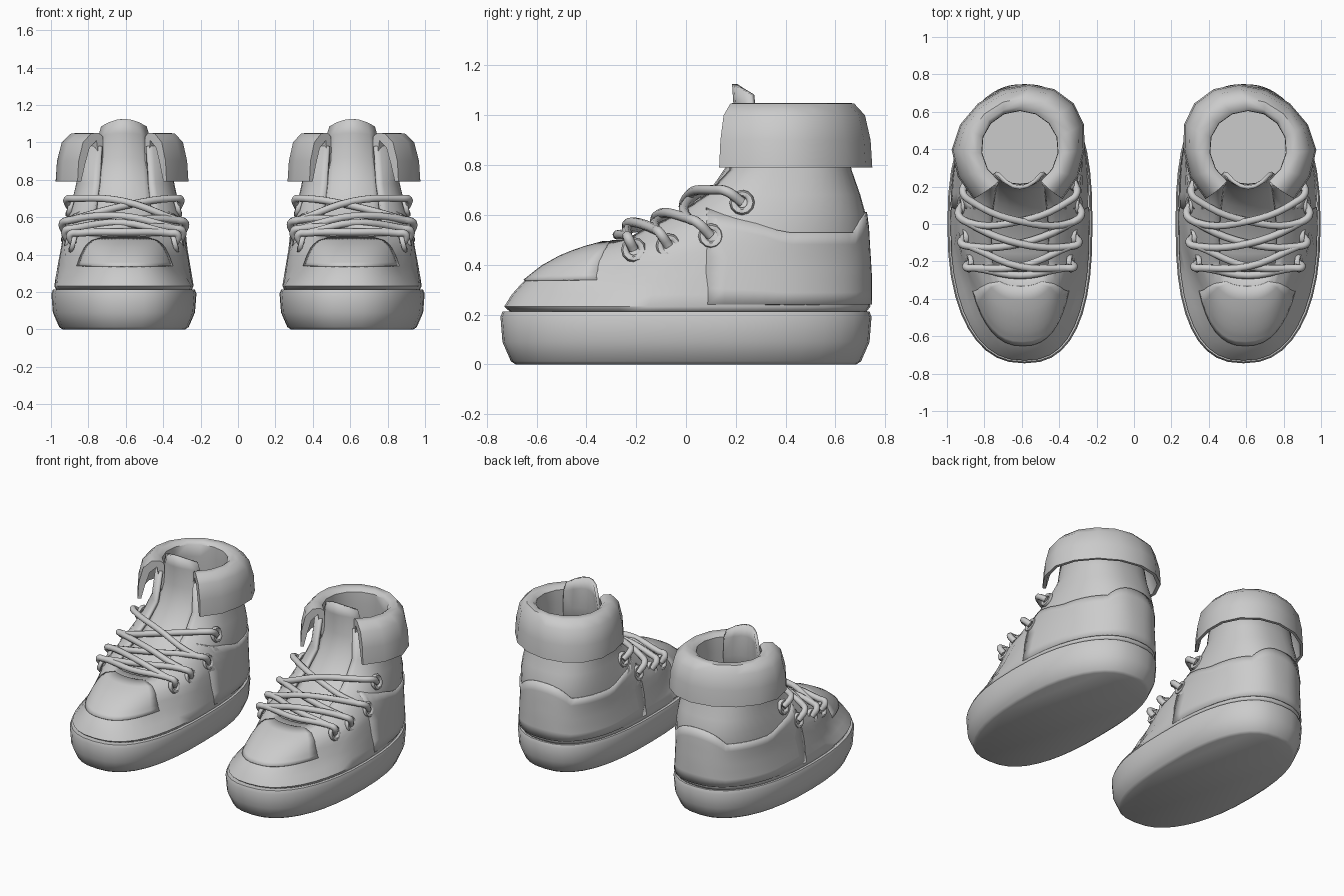
import bpy, bmesh, math

if "Cube" in bpy.data.objects:
    bpy.data.objects.remove(bpy.data.objects["Cube"])

CX = 0.61  # centre line of one boot
grey = bpy.data.materials.new("warm_grey")
grey.diffuse_color = (0.6, 0.6, 0.6, 1)
grey.use_nodes = True
grey.node_tree.nodes["Principled BSDF"].inputs["Base Color"].default_value = grey.diffuse_color


def clamp(v):
    return min(1.0, max(0.0, v))


def finish(name, bm, thick=0, angle=40, offset=-1):
    """Turn a bmesh into a smooth, mirrored object."""
    bmesh.ops.recalc_face_normals(bm, faces=bm.faces)
    me = bpy.data.meshes.new(name)
    bm.to_mesh(me)
    bm.free()
    ob = bpy.data.objects.new(name, me)
    bpy.context.collection.objects.link(ob)
    me.materials.append(grey)
    bpy.ops.object.select_all(action='DESELECT')
    ob.select_set(True)
    bpy.context.view_layer.objects.active = ob
    bpy.ops.object.shade_smooth_by_angle(angle=math.radians(angle))
    if thick:
        s = ob.modifiers.new("thickness", 'SOLIDIFY')
        s.thickness, s.offset = thick, offset
    ob.modifiers.new("pair", 'MIRROR').use_axis = (True, False, False)
    return ob


def grid(rows, closed=False, skip=None, caps=False):
    """Skin rows of points into faces."""
    bm = bmesh.new()
    vs = [[bm.verts.new(p) for p in r] for r in rows]
    n = len(rows[0])
    for i in range(len(rows) - 1):
        for j in range(n if closed else n - 1):
            if skip and skip(i, j):
                continue
            k = (j + 1) % n
            bm.faces.new((vs[i][j], vs[i][k], vs[i + 1][k], vs[i + 1][j]))
    if caps:
        bm.faces.new(vs[0])
        bm.faces.new(vs[-1])
    return bm


def spow(v, e):
    return math.copysign(abs(v) ** e, v)


def outline(a, yf, yb, w, grow=0.0):
    """Rounded foot outline, angle 0 at the toe, ends leaning inwards."""
    yc = max(0, (yf + yb) / 2)
    s, c = spow(math.sin(a), 0.83), spow(math.cos(a), 0.83)
    ln = (yc - yf if c > 0 else yb - yc) + grow
    y = yc - ln * c
    return CX + (w + grow) * s - .025 * (y / .75) ** 2, y


# Upper: height, front y, back y, half width
LEVELS = [(.205, -.70, .72, .36), (.232, -.73, .74, .372), (.28, -.70, .738, .365),
          (.33, -.655, .738, .355), (.39, -.58, .738, .345), (.44, -.49, .733, .335),
          (.475, -.39, .733, .33), (.50, -.29, .728, .325), (.54, -.22, .728, .317),
          (.60, -.08, .722, .305), (.68, .05, .70, .285), (.78, .15, .665, .262),
          (.98, .18, .63, .24)]


def surf(a, z, grow=0.0):
    """Point on the upper at any angle and height; the toe narrows as it rises."""
    for l, h in zip(LEVELS, LEVELS[1:]):
        if z <= h[0]:
            break
    t = (z - l[0]) / (h[0] - l[0])
    x, y = outline(a, *[l[i] + (h[i] - l[i]) * t for i in (1, 2, 3)], grow)
    f = 1 - .18 * clamp((z - .23) / .1) * clamp((-.1 - y) / .25)
    return CX + (x - CX) * f, y, z


def angle_at(y, z):
    """Angle where the upper reaches a given y at a given height."""
    a = 0.0
    while a < 3 and surf(a, z)[1] < y:
        a += .01
    return a


# Sole
N = 40
ring = [2 * math.pi * j / N for j in range(N)]
SOLE = [(0, .06), (.012, .042), (.09, .008), (.19, 0), (.212, .008)]
finish("sole", grid([[(*outline(a, -.745, .745, .388, -d), z) for a in ring]
                     for z, d in SOLE], True, caps=True), angle=35)

# Upper with open lacing gap at the front
first_open = 7
finish("upper", grid([[surf(a, l[0]) for a in ring] for l in LEVELS], True,
                     skip=lambda i, j: i >= first_open and (j < 3 or j >= N - 3)), 0.02)

# Toe cap panel, narrowing with height
rows = []
for i in range(9):
    z = .335 + .155 * i / 8
    lim = max(.05, angle_at(-.36 + .055 * (i / 8) ** 2, z))
    rows.append([(lambda p: (p[0], p[1], p[2] + .005))(surf(lim * (j / 8 - 1), z, .004))
                 for j in range(17)])
finish("toe_cap", grid(rows), 0.01)

# Heel panel wrapping the back, with a dipped top edge
cols = []
for j in range(41):
    t = j / 20 - 1

    def wrap(z):
        return math.pi + t * (math.pi - angle_at(.08, z))

    y = surf(wrap(.58), .58)[1]
    top = .63 - .1 * clamp((y - .08) / .28) + .09 * clamp((y - .66) / .07)
    g = .001 + .007 * clamp((1 - abs(t)) * 3)
    col = []
    for k in range(7):
        z = .24 + (top - .24) * k / 6
        col.append(surf(wrap(z), z, g))
    cols.append(col)
finish("heel_panel", grid(cols), 0.012)

# Tongue: y, z, half width, backward bow
TONGUE = [(-.285, .485, .17, .0), (-.16, .535, .175, .02), (-.02, .595, .175, .03),
          (.09, .69, .17, .04), (.165, .80, .16, .05), (.195, .92, .15, .06),
          (.19, 1.05, .138, .075), (.185, 1.125, .122, .075)]
rows = []
for y, z, w, b in TONGUE:
    rows.append([(CX + w * u, y + b * u * u, z - (.04 if z > 1.1 else .02) * u * u)
                 for u in (-1, -.67, -.33, 0, .33, .67, 1)])
finish("tongue", grid(rows), 0.02)

# Folded cuff: radius and height of its section, swept around the ankle
CUFF = [(.21, .80), (.198, .95), (.2, 1.03), (.225, 1.05), (.27, 1.048), (.315, 1.0),
        (.338, .90), (.345, .79), (.325, .79), (.305, .88), (.28, .97), (.24, 1.01)]
rows = []
for j in range(13):
    t = j / 12
    row = []
    for r, z in CUFF:
        out = clamp((r - .2) / .14)
        a0 = 33 + 9 * out
        a = math.radians(a0 + (360 - 2 * a0) * t)
        c = math.cos(a)
        x = CX + .01 * out + r * 1.03 * math.sin(a) + .06 * out * min(0, c)
        row.append((x, .41 - r * (1.08 if c > 0 else .98) * c, z))
    rows.append(row)
finish("cuff", grid(rows, True, caps=True), angle=45)


def tube(name, pts, r=.02):
    """Smooth lace through the given points."""
    cu = bpy.data.curves.new(name, 'CURVE')
    cu.dimensions = '3D'
    cu.bevel_depth, cu.bevel_resolution, cu.resolution_u = r, 2, 5
    cu.use_fill_caps = True
    sp = cu.splines.new('BEZIER')
    sp.bezier_points.add(len(pts) - 1)
    for bp, p in zip(sp.bezier_points, pts):
        bp.co = p
        bp.handle_left_type = bp.handle_right_type = 'AUTO'
    cu.materials.append(grey)
    ob = bpy.data.objects.new(name, cu)
    bpy.context.collection.objects.link(ob)
    ob.modifiers.new("pair", 'MIRROR').use_axis = (True, False, False)


# Eyelet positions: side offset, y, z, then lace shoulder y, z
EYES = [(.272, -.21, .46, -.235, .515), (.298, -.07, .475, -.12, .54),
        (.312, .10, .515, .01, .585), (.288, .225, .65, .12, .70)]


def eye(i, s):
    d, y, z, ys, zs = EYES[i]
    return [(CX + s * d, y, z), (CX + s * (d + .015), (y + ys) / 2 - .01, (z + zs) / 2 + .02),
            (CX + s * (d - .03), ys, zs)]


# Crossed laces and the straight bar over the toe
for i in range(1, 4):
    for s in (-1, 1):
        a, b = eye(i, s), eye(i - 1, -s)
        mid = (CX, (a[2][1] + b[2][1]) / 2 - .05, (a[2][2] + b[2][2]) / 2 + .03 + .012 * s)
        tube("lace", a + [mid] + b[::-1])
bar = eye(0, -1)
tube("lace_bar", bar + [(CX, -.275, .52)] + eye(0, 1)[::-1])

# Eyelet rings
for i, (d, y, z, _, _) in enumerate(EYES):
    for s in (-1, 1):
        R, r = .036, .015
        rows = []
        for j in range(12):
            a = 2 * math.pi * j / 12
            rows.append([(CX + s * (d + r * math.sin(b) - .3 * math.sin(a) * R),
                          y + (R + r * math.cos(b)) * math.cos(a),
                          z + (R + r * math.cos(b)) * math.sin(a))
                         for b in [math.pi * k / 3 for k in range(6)]])
        finish("eyelet", grid(rows + rows[:1], True), angle=60)
